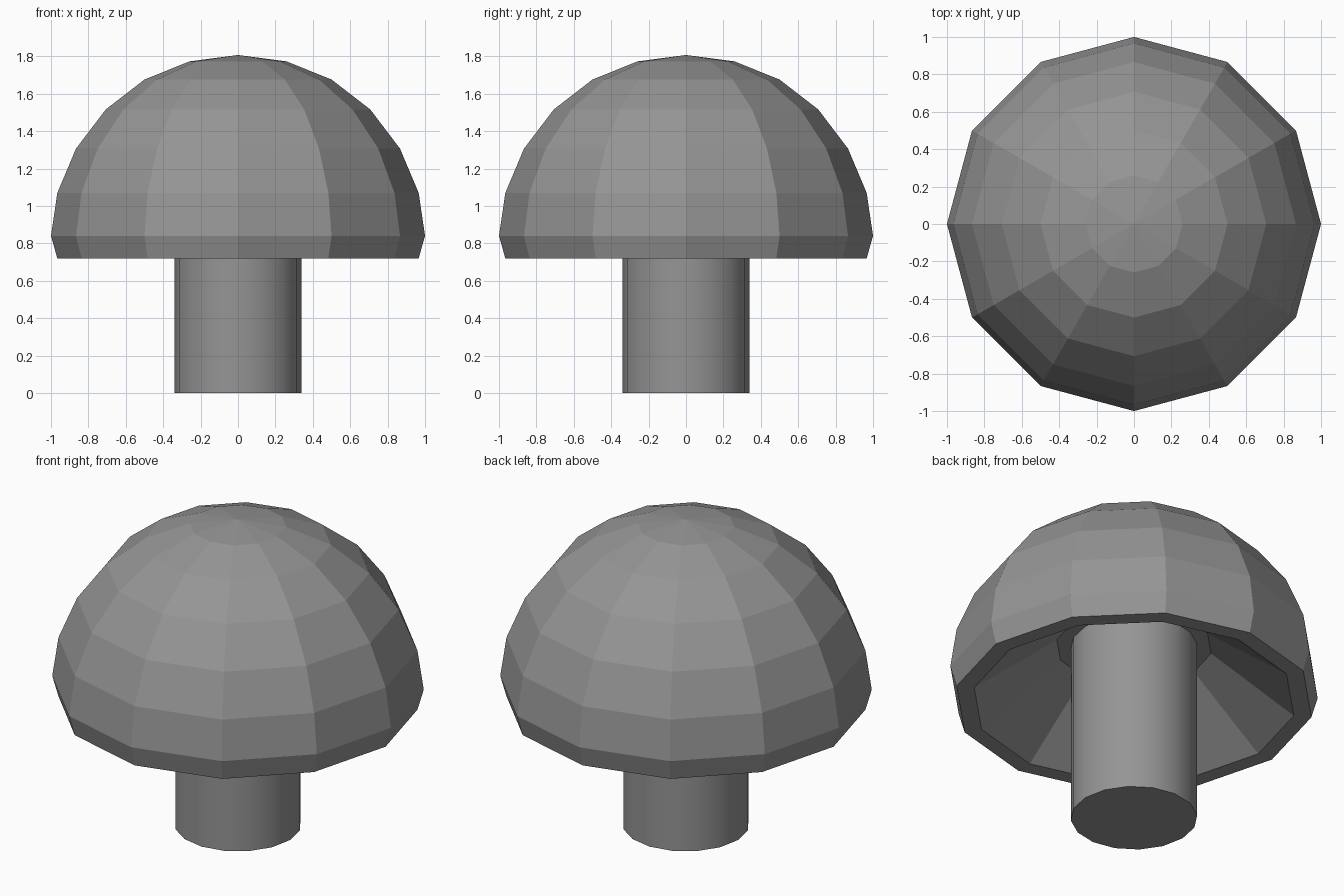
import bpy, bmesh
from math import cos, sin, tau, radians

if "Cube" in bpy.data.objects:
    bpy.data.objects.remove(bpy.data.objects["Cube"])

grey = bpy.data.materials.new("dark_grey")
grey.diffuse_color = (0.3, 0.3, 0.3, 1)
grey.use_nodes = True
grey.node_tree.nodes["Principled BSDF"].inputs["Base Color"].default_value = grey.diffuse_color


def lathe(name, profile, sides):
    """Revolve (radius, z) points about z; radius 0 gives a single pole vertex."""
    bm = bmesh.new()
    rings = []
    for r, z in profile:
        n = sides if r > 0 else 1
        rings.append([bm.verts.new((r * cos(tau * i / sides), r * sin(tau * i / sides), z))
                      for i in range(n)])
    for a, b in zip(rings, rings[1:]):
        for i in range(sides):
            j = (i + 1) % sides
            if len(a) == 1:
                bm.faces.new((a[0], b[j], b[i]))
            elif len(b) == 1:
                bm.faces.new((a[i], a[j], b[0]))
            else:
                bm.faces.new((a[i], a[j], b[j], b[i]))
    bmesh.ops.recalc_face_normals(bm, faces=bm.faces)
    mesh = bpy.data.meshes.new(name)
    bm.to_mesh(mesh)
    bm.free()
    obj = bpy.data.objects.new(name, mesh)
    bpy.context.collection.objects.link(obj)
    return obj


# Faceted cap: sloped hollow underneath, flat rim, then the dome
cap = lathe("cap", [(0, 1.06), (0.42, 1.06), (0.87, 0.72), (0.966, 0.72), (1.0, 0.84),
                    (0.966, 1.07), (0.866, 1.307), (0.707, 1.516),
                    (0.5, 1.676), (0.259, 1.773), (0, 1.807)], 12)
cap.data.materials.append(grey)

# Round stem running up to the ceiling of the hollow
bpy.ops.mesh.primitive_cylinder_add(vertices=16, radius=0.34, depth=1.06,
                                    location=(0, 0, 0.53), rotation=(0, 0, tau / 4))
stem = bpy.context.object
stem.name = "stem"
stem.data.materials.append(grey)
bpy.ops.object.shade_smooth_by_angle(angle=radians(30))
